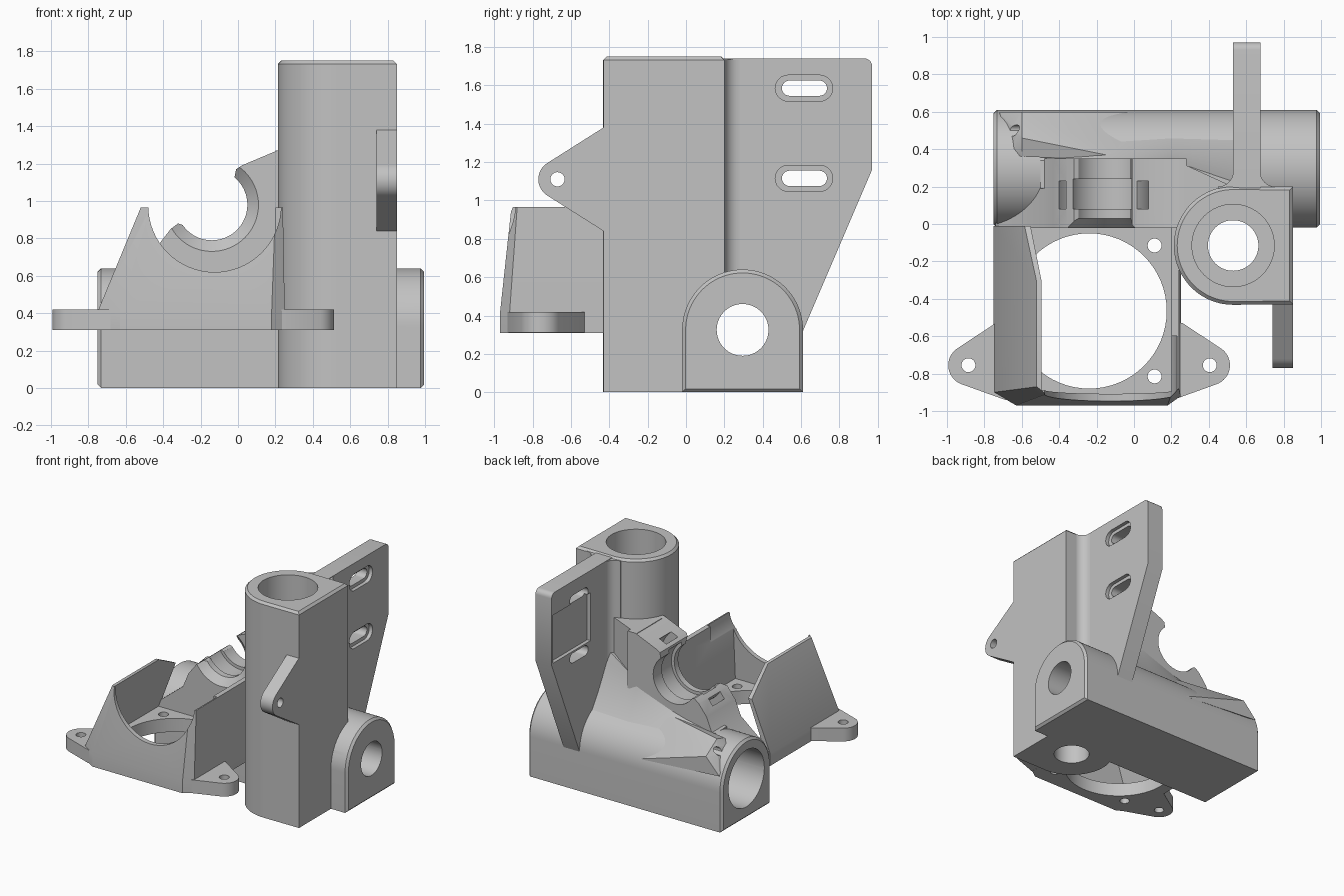
import bpy, bmesh
from math import sin, cos, radians

if "Cube" in bpy.data.objects:
    bpy.data.objects.remove(bpy.data.objects["Cube"], do_unlink=True)

grey = bpy.data.materials.new("plain grey")
grey.use_nodes = True
COLOUR = (0.54, 0.54, 0.54, 1)
grey.diffuse_color = COLOUR
grey.node_tree.nodes["Principled BSDF"].inputs["Base Color"].default_value = COLOUR


def finish(name, bm):
    bmesh.ops.recalc_face_normals(bm, faces=bm.faces)
    mesh = bpy.data.meshes.new(name)
    bm.to_mesh(mesh)
    bm.free()
    mesh.materials.append(grey)
    ob = bpy.data.objects.new(name, mesh)
    bpy.context.collection.objects.link(ob)
    return ob


def place(axis, p, t):
    return {"x": (t, p[0], p[1]), "y": (p[0], t, p[1]), "z": (p[0], p[1], t)}[axis]


def loft(name, axis, stations):
    """Skin a row of (position, profile) stations along an axis."""
    bm = bmesh.new()
    rings = [[bm.verts.new(place(axis, p, t)) for p in pts] for t, pts in stations]
    bm.faces.new(rings[0])
    bm.faces.new(rings[-1][::-1])
    for a, b in zip(rings, rings[1:]):
        for i in range(len(a)):
            j = (i + 1) % len(a)
            bm.faces.new((a[i], b[i], b[j], a[j]))
    return finish(name, bm)


def prism(name, axis, pts, lo, hi):
    return loft(name, axis, [(lo, pts), (hi, pts)])


def hull(name, pts):
    bm = bmesh.new()
    bmesh.ops.convex_hull(bm, input=[bm.verts.new(p) for p in pts])
    loose = [v for v in bm.verts if not v.link_faces]
    bmesh.ops.delete(bm, geom=loose, context="VERTS")
    return finish(name, bm)


def arc(c, r, start, end, n=24):
    angles = [radians(start + (end - start) * i / n) for i in range(n + 1)]
    return [(c[0] + r * cos(a), c[1] + r * sin(a)) for a in angles]


def bend(a, b, c, n=12):
    """Smooth curve from a to c, pulled towards b."""
    ts = [i / n for i in range(n + 1)]
    return [tuple((1 - t) ** 2 * p + 2 * t * (1 - t) * q + t * t * r
                  for p, q, r in zip(a, b, c)) for t in ts]


def rod(axis, c, r, lo, hi, r2=None):
    return loft("cutter", axis, [(lo, arc(c, r, 0, 360, 64)[:-1]),
                                 (hi, arc(c, r2 or r, 0, 360, 64)[:-1])])


def slot(y0, y1, z, r):
    return arc((y0 + r, z), r, 270, 90, 12) + arc((y1 - r, z), r, 90, -90, 12)


def cut(ob, *cutters):
    for c in cutters:
        c.hide_render = True
        m = ob.modifiers.new("cut", "BOOLEAN")
        m.operation, m.solver, m.object = "DIFFERENCE", "EXACT", c
        bpy.context.view_layer.objects.active = ob
        bpy.ops.object.modifier_apply(modifier=m.name)
        bpy.data.objects.remove(c, do_unlink=True)


def chamfer(ob, width, test):
    """Bevel the edges whose two ends both pass the test."""
    bm = bmesh.new()
    bm.from_mesh(ob.data)
    edges = [e for e in bm.edges if all(test(v.co) for v in e.verts)]
    bmesh.ops.bevel(bm, geom=edges, offset=width, segments=1, affect="EDGES")
    bm.to_mesh(ob.data)
    bm.free()


ROD = (0.295, 0.325)      # horizontal bore axis (y, z)
POST = (0.53, -0.115)     # vertical bore axis (x, y)
MOTOR = (-0.14, 0.98)     # cradle axis (x, z)
FAN = (-0.24, -0.465)     # fan opening (x, y)


def bores():
    return [rod("x", ROD, 0.135, -1, 1.2), rod("x", ROD, 0.23, -1.1, 0.2),
            rod("z", POST, 0.135, -0.1, 2), rod("z", POST, 0.22, 0.7, 2.1)]


# Horizontal rod housing
block = prism("rod_housing", "x", [(-0.02, 0), (0.61, 0)] + arc(ROD, 0.315, 0, 180, 40),
              -0.75, 0.995)
chamfer(block, 0.018, lambda v: v.x > 0.99)
chamfer(block, 0.018, lambda v: v.x < -0.74)

# Upright post housing, rounded on one side
post = prism("post_housing", "z", [(0.85, -0.43), (0.85, 0.2)] + arc(POST, 0.317, 90, 270, 40),
             0, 1.75)
chamfer(post, 0.018, lambda v: v.z > 1.74)

# Cradle with a curved seat
cradle = prism("motor_cradle", "y", [
    (0.28, 0.315), (0.28, 1.27), (0.21, 1.27), (0.02, 1.19), (-0.01, 1.17), (-0.02, 1.12),
    (-0.14, 0.9), (-0.29, 0.87), (-0.32, 0.88), (-0.36, 0.85), (-0.43, 0.76),
    (-0.48, 0.64), (-0.74, 0.43), (-0.74, 0.315)], -0.021, 0.35)
ring = rod("y", MOTOR, 0.32, 0.08, 0.23)
cut(ring, rod("y", MOTOR, 0.26, 0, 0.3))
cut(cradle, rod("y", MOTOR, 0.19, -0.1, 0.5), rod("y", MOTOR, 0.215, 0.08, 0.24),
    rod("y", MOTOR, 0.26, -0.03, 0.03, 0.19), ring)

# Webs that blend the cradle into the housings
web = prism("cradle_web", "z", [(0.2, 0.35), (0.2, 0.02), (0.28, 0.02), (0.55, 0.19)], 0.4, 1.27)
blend = loft("rear_blend", "x", [
    (x, [(0.19, 0.4), (0.19, z)] + bend((y, z), (0.4, pull), (0.595, 0.42)))
    for x, y, z, pull in ((-0.5, 0.34, 0.64, 0.64), (-0.1, 0.345, 0.74, 0.64),
                          (0.2, 0.34, 0.88, 0.62), (0.55, 0.22, 1.0, 0.62))])
ridge = hull("end_ridge", [
    (-0.72, 0.6, 0.45), (-0.66, 0.38, 0.6), (-0.6, 0.46, 0.67), (-0.6, 0.6, 0.58),
    (-0.6, 0.36, 0.64), (0, 0.34, 0.7), (0, 0.6, 0.4), (0, 0.36, 0.5)])
cut(ridge, rod("x", (0.5, 0.595), 0.03, -0.9, -0.55))

# Rear fin with two long slots and a shallow recess
fin = prism("rear_fin", "x", [(0.16, 0.4), (0.56, 0.32), (0.61, 0.32), (0.97, 1.16)]
            + arc((0.93, 1.7), 0.04, 0, 90, 6) + [(0.16, 1.74)], 0.53, 0.675)
for z in (1.115, 1.585):
    cut(fin, prism("cutter", "x", slot(0.5, 0.735, z, 0.04), 0.4, 0.8),
        prism("cutter", "x", slot(0.465, 0.765, z, 0.068), 0.645, 0.8))
cut(fin, prism("cutter", "z", [(0.4, 0.47), (0.56, 0.47), (0.56, 0.955), (0.4, 0.955)], 1.17, 1.56))

# Concave fillets where the fin meets the post
fillet = prism("fin_fillet", "z", [(0.45, 0.17), (0.45, 0.201)] + arc((0.45, 0.28), 0.08, -90, 0, 8)
               + arc((0.755, 0.28), 0.08, 180, 270, 8) + [(0.755, 0.17)], 0.5, 1.735)

for part in (block, post, cradle, web, blend, ridge, fillet, fin):
    cut(part, *bores())

# Triangular lug on the front of the post
lug = prism("belt_lug", "x", [(-0.4, 0.82), (-0.4, 1.4), (-0.43, 1.38)]
            + arc((-0.67, 1.11), 0.1, 120, 240, 16) + [(-0.43, 0.84)], 0.74, 0.849)
cut(lug, rod("x", (-0.67, 1.11), 0.037, 0.6, 1))

# Tapered fan shroud, open at the top
low = [(-0.75, -0.01), (-0.75, -0.9), (-0.63, -0.97), (0.18, -0.97), (0.25, -0.92), (0.25, -0.01)]
high = [(-0.52, -0.01), (-0.52, -0.87), (-0.47, -0.91), (0.2, -0.91), (0.24, -0.88), (0.24, -0.01)]
shroud = hull("fan_shroud", [(x, y, z) for z in (0.31, 0.41) for x, y in low]
              + [(x, y, 0.965) for x, y in high])
inside = hull("cutter", [(x, y, 0.42) for x in (-0.7, 0.2) for y in (-0.92, 0.1)]
              + [(x, y, z) for z in (0.8, 1.0) for x in (-0.48, 0.2) for y in (-0.885, 0.1)])
rear_slope = prism("cutter", "x", [(-0.32, 0.97), (0.1, 0.75), (0.1, 1.2), (-0.32, 1.2)], -0.9, -0.2)
cut(shroud, inside, rear_slope, rod("y", (-0.125, 0.975), 0.355, -1.2, -0.6))

# Mounting ears, mirrored about the shroud
ears = []
for side, name in ((-1, "right_ear"), (1, "left_ear")):
    shape = [(0.4, -0.53), (0.5, -0.53)] + arc((0.645, -0.755), 0.108, 55, -70, 16) + [
        (0.45, -0.94), (0.4, -0.94)]
    ear = prism(name, "z", [(FAN[0] + side * x, y) for x, y in shape], 0.311, 0.419)
    cut(ear, rod("z", (FAN[0] + side * 0.645, -0.755), 0.037, 0.2, 0.6))
    ears.append(ear)

# Fan opening and screw holes through the shroud floor
for part in [shroud] + ears:
    cut(part, rod("z", FAN, 0.415, 0.2, 0.5))
    for sx in (-1, 1):
        for sy in (-1, 1):
            cut(part, rod("z", (FAN[0] + sx * 0.35, FAN[1] + sy * 0.35), 0.037, 0.2, 0.45))

# Smooth the curved walls and keep the edges crisp
for part in [block, post, cradle, web, blend, ridge, fillet, fin, lug, shroud] + ears:
    bpy.ops.object.select_all(action="DESELECT")
    part.select_set(True)
    bpy.context.view_layer.objects.active = part
    bpy.ops.object.shade_smooth_by_angle(angle=radians(30))
